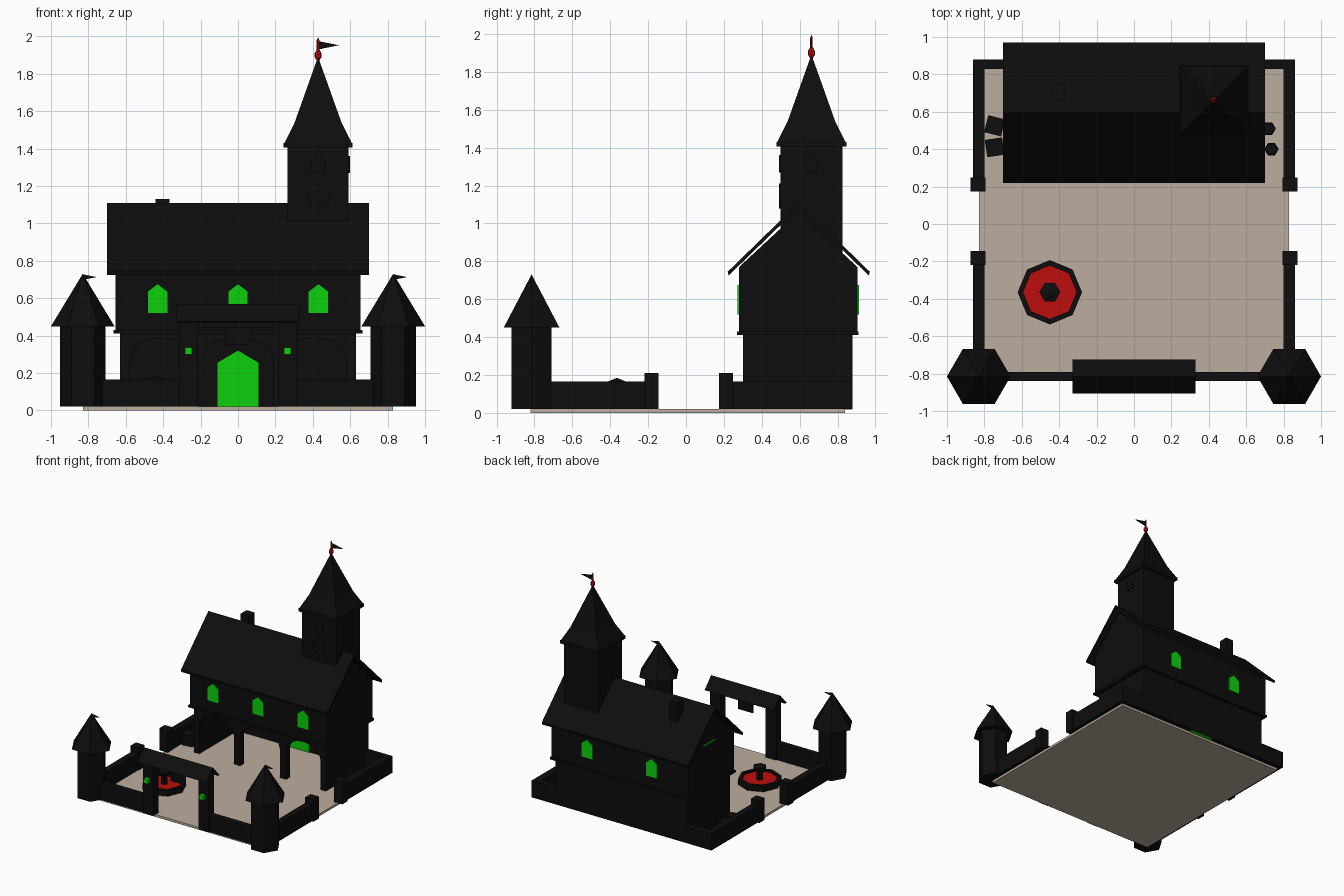
import bpy, bmesh, math
from mathutils import Vector

if "Cube" in bpy.data.objects:
    bpy.data.objects.remove(bpy.data.objects["Cube"], do_unlink=True)


def material(name, rgb):
    m = bpy.data.materials.new(name)
    m.use_nodes = True
    m.diffuse_color = (*rgb, 1)
    m.node_tree.nodes["Principled BSDF"].inputs["Base Color"].default_value = (*rgb, 1)
    return m


BLACK = material("black", (0.004, 0.004, 0.004))
GREEN = material("bright green", (0.004, 0.64, 0.004))
RED = material("red", (0.51, 0.004, 0.004))
SAND = material("sand", (0.5, 0.42, 0.34))


def finish(name, bm, mat):
    bmesh.ops.recalc_face_normals(bm, faces=bm.faces)
    me = bpy.data.meshes.new(name)
    bm.to_mesh(me)
    bm.free()
    me.materials.append(mat)
    ob = bpy.data.objects.new(name, me)
    bpy.context.collection.objects.link(ob)
    return ob


def loft(name, rings, mat):
    """Skin a list of equal-length point rings and cap both ends."""
    bm = bmesh.new()
    vs = [[bm.verts.new(p) for p in ring] for ring in rings]
    n = len(vs[0])
    for low, high in zip(vs, vs[1:]):
        for i in range(n):
            j = (i + 1) % n
            bm.faces.new((low[i], low[j], high[j], high[i]))
    bm.faces.new(vs[0])
    bm.faces.new(vs[-1])
    bmesh.ops.remove_doubles(bm, verts=bm.verts, dist=0.0001)
    return finish(name, bm, mat)


def prism(name, pts, axis, a, b, mat=BLACK):
    """Extrude a 2D outline along an axis from a to b."""
    place = {"x": lambda p, t: (t, p[0], p[1]),
             "y": lambda p, t: (p[0], t, p[1]),
             "z": lambda p, t: (p[0], p[1], t)}[axis]
    return loft(name, [[place(p, t) for p in pts] for t in (a, b)], mat)


def box(name, x0, x1, y0, y1, z0, z1, mat=BLACK):
    return prism(name, [(x0, y0), (x1, y0), (x1, y1), (x0, y1)], "z", z0, z1, mat)


def lathe(name, x, y, profile, sides, mat=BLACK, turn=0.0):
    """Stack regular polygons given as (radius, height)."""
    rings = []
    for r, z in profile:
        r = max(r, 0.0005)
        rings.append([(x + r * math.cos(turn + math.tau * i / sides),
                       y + r * math.sin(turn + math.tau * i / sides), z)
                      for i in range(sides)])
    return loft(name, rings, mat)


def pointed(cx, half, z0, z1, z2):
    return [(cx - half, z0), (cx + half, z0), (cx + half, z1), (cx, z2), (cx - half, z1)]


def flag(name, x, y, z, length, drop):
    prism(name, [(x, z), (x + length, z - drop / 2), (x, z - drop)], "y", y - 0.003, y + 0.003)


# Courtyard floor
G = 0.02
box("courtyard_floor", -0.83, 0.83, -0.82, 0.84, 0, G, SAND)

# Perimeter walls, side gate pillars and corner turrets
WALL = 0.165
box("back_perimeter_wall", -0.86, 0.86, 0.83, 0.88, G, WALL)
for s, side in ((-1, "right"), (1, "left")):
    x0, x1 = sorted((s * 0.80, s * 0.86))
    box(side + "_wall_back", x0, x1, 0.22, 0.88, G, WALL)
    box(side + "_wall_front", x0, x1, -0.80, -0.18, G, WALL)
    for y in (0.212, -0.182):
        box(side + "_gate_pillar", s * 0.835 - 0.04, s * 0.835 + 0.04, y - 0.037, y + 0.037, G, 0.21)
    x0, x1 = sorted((s * 0.27, s * 0.83))
    box(side + "_front_wall", x0, x1, -0.84, -0.79, G, WALL)
    lathe(side + "_turret", s * 0.83, -0.815, [(0.121, G), (0.121, 0.46)], 6)
    lathe(side + "_turret_roof", s * 0.83, -0.815, [(0.17, 0.45), (0, 0.73)], 6)
    flag(side + "_turret_flag", s * 0.83, -0.815, 0.728, 0.075, 0.03)

# Front gatehouse with lanterns and hanging board
for s in (-1, 1):
    box("gate_post", s * 0.265 - 0.05, s * 0.265 + 0.05, -0.85, -0.78, G, 0.5)
    box("lantern", s * 0.265 - 0.018, s * 0.265 + 0.018, -0.885, -0.85, 0.3, 0.337, GREEN)
box("gate_beam", -0.31, 0.31, -0.845, -0.785, 0.44, 0.5)
prism("gate_roof", [(-0.905, 0.475), (-0.815, 0.57), (-0.725, 0.475),
                    (-0.74, 0.47), (-0.815, 0.53), (-0.89, 0.47)], "x", -0.33, 0.33)
box("hanging_board", -0.07, 0.07, -0.82, -0.81, 0.35, 0.45)

# Ground floor: side walls, back wall and open arcade
for s in (-1, 1):
    x0, x1 = sorted((s * 0.58, s * 0.63))
    box("hall_side_wall", x0, x1, 0.3, 0.88, G, 0.42)
box("hall_back_wall", -0.63, 0.63, 0.82, 0.88, G, 0.42)
outline = [(0.63, 0.42), (-0.63, 0.42), (-0.63, G)]
for cx, half in ((-0.415, 0.165), (0, 0.19), (0.415, 0.165)):
    outline.append((cx - half, G))
    for i in range(9):
        t = math.pi * i / 8
        outline.append((cx - half * math.cos(t), 0.27 + 0.12 * math.sin(t)))
    outline.append((cx + half, G))
outline.append((0.63, G))
prism("arcade", outline, "y", 0.3, 0.35)
prism("hall_door", pointed(0, 0.11, 0.018, 0.255, 0.32), "y", 0.812, 0.875, GREEN)

# Upper floor with ledge and gables
box("floor_ledge", -0.665, 0.665, 0.27, 0.91, 0.412, 0.43)
prism("upper_floor", [(0.28, 0.42), (0.905, 0.42), (0.905, 0.77), (0.593, 1.06), (0.28, 0.77)],
      "x", -0.655, 0.655)
for x in (-0.43, 0, 0.43):
    prism("front_window", pointed(x, 0.052, 0.52, 0.635, 0.675), "y", 0.273, 0.281, GREEN)
for x in (-0.31, 0.31):
    prism("back_window", pointed(x, 0.052, 0.52, 0.635, 0.675), "y", 0.904, 0.912, GREEN)
box("gable_trim", -0.66, -0.65, 0.54, 0.7, 0.795, 0.805, GREEN)

# Main roof and chimney
prism("main_roof", [(0.22, 0.745), (0.595, 1.11), (0.97, 0.745),
                    (0.965, 0.725), (0.595, 1.085), (0.225, 0.725)], "x", -0.7, 0.7)
box("chimney", -0.44, -0.365, 0.665, 0.745, 0.9, 1.13)

# Bell tower, built from square rings
TX, TY, Q = 0.428, 0.662, math.sqrt(2)


def square_stack(name, profile):
    lathe(name, TX, TY, [(h * Q, z) for h, z in profile], 4, BLACK, math.pi / 4)


square_stack("tower_body", [(0.163, 0.75), (0.163, 1.42)])
square_stack("tower_ledge", [(0.185, 1.405), (0.185, 1.43)])
square_stack("tower_roof", [(0.18, 1.43), (0.125, 1.54), (0, 1.89)])
prism("tower_front_window", pointed(TX, 0.035, 1.27, 1.33, 1.36), "y", TY - 0.172, TY - 0.163)
prism("tower_side_window", pointed(TY, 0.035, 1.27, 1.33, 1.36), "x", TX + 0.163, TX + 0.172)
prism("clock_face", [(TX + 0.065 * math.cos(i * math.tau / 12), 1.145 + 0.065 * math.sin(i * math.tau / 12))
                     for i in range(12)], "y", TY - 0.172, TY - 0.163)

# Finial and pennant
lathe("finial", TX, TY, [(0.006, 1.87), (0.018, 1.89), (0.018, 1.91), (0.007, 1.93), (0.007, 1.98), (0, 1.995)], 8, RED)
flag("tower_flag", TX, TY, 1.975, 0.112, 0.045)

# Fountain
FX, FY = -0.45, -0.365
lathe("fountain_basin", FX, FY, [(0.172, G), (0.172, 0.07), (0.143, 0.07), (0.143, 0.03)], 8)
lathe("fountain_water", FX, FY, [(0.146, 0.03), (0.146, 0.055)], 8, RED)
lathe("fountain_pillar", FX, FY, [(0.03, G), (0.03, 0.13), (0.056, 0.145), (0.056, 0.165), (0, 0.185)], 6)

# Barrels and crates beside the hall
for x, y in ((0.72, 0.51), (0.735, 0.4)):
    lathe("barrel", x, y, [(0.032, G), (0.038, 0.07), (0.032, 0.12)], 6)
for x, y, turn in ((-0.745, 0.525, -0.25), (-0.745, 0.41, 0.15)):
    lathe("crate", x, y, [(0.066, G), (0.066, 0.115)], 4, BLACK, math.pi / 4 + turn)
